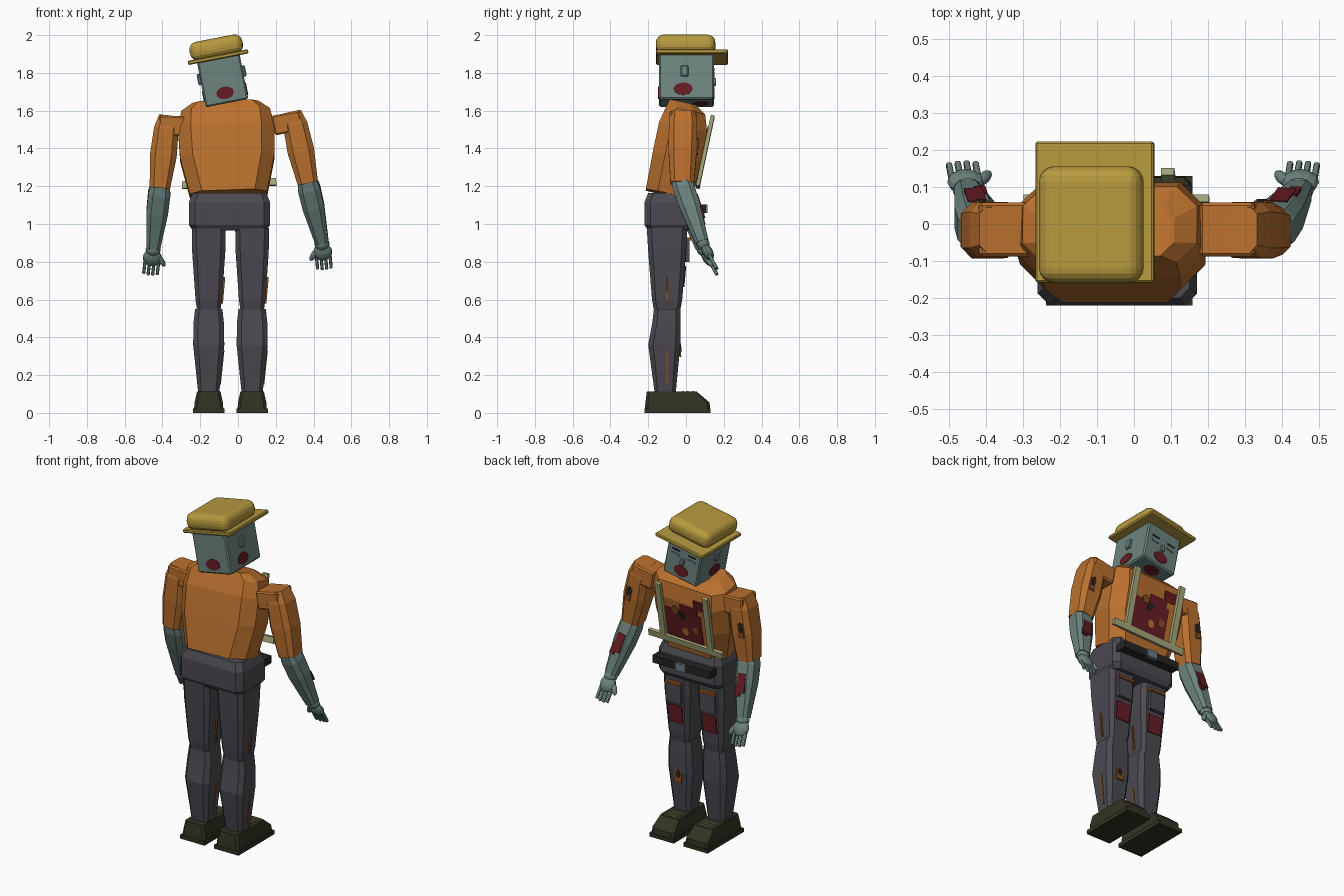
import bpy, bmesh
from math import radians
from mathutils import Matrix, Vector, Euler

if "Cube" in bpy.data.objects:
    bpy.data.objects.remove(bpy.data.objects["Cube"])


def material(name, *rgb):
    lin = [((c / 255 + 0.055) / 1.055) ** 2.4 for c in rgb] + [1]
    m = bpy.data.materials.new(name)
    m.use_nodes = True
    m.diffuse_color = lin
    bsdf = next(n for n in m.node_tree.nodes if n.type == 'BSDF_PRINCIPLED')
    bsdf.inputs["Base Color"].default_value = lin
    return m


ORANGE = material("orange shirt", 186, 112, 46)
SKIN = material("grey green skin", 108, 132, 127)
STRAW = material("yellow hat", 182, 153, 62)
CLOTH = material("slate trousers", 75, 73, 80)
SHOE = material("dark olive leather", 50, 50, 34)
RED = material("dark red", 102, 28, 36)
PALE = material("pale green webbing", 166, 168, 122)
RUST = material("rust brown", 134, 76, 30)
DARK = material("near black", 36, 36, 34)
STEEL = material("buckle grey", 104, 124, 132)


def frame(loc, rx=0, ry=0, rz=0):
    return Matrix.Translation(loc) @ Euler([radians(v) for v in (rx, ry, rz)]).to_matrix().to_4x4()


def aim(a, b):
    """Frame at a with z running towards b and x kept near world x."""
    a, b = Vector(a), Vector(b)
    z = (b - a).normalized()
    x = Vector((1, 0, 0))
    x = (x - z * x.dot(z)).normalized()
    m = Matrix((x, z.cross(x), z)).transposed().to_4x4()
    m.translation = a
    return m, (b - a).length


def finish(name, bm, mat, mtx):
    bmesh.ops.recalc_face_normals(bm, faces=bm.faces)
    me = bpy.data.meshes.new(name)
    bm.to_mesh(me)
    bm.free()
    me.materials.append(mat)
    ob = bpy.data.objects.new(name, me)
    ob.matrix_world = mtx
    bpy.context.collection.objects.link(ob)
    return ob


def box(name, mtx, loc, size, mat, bevel=0, segs=1):
    bm = bmesh.new()
    bmesh.ops.create_cube(bm, size=1, matrix=Matrix.Translation(loc) @ Matrix.Diagonal((*size, 1)))
    ob = finish(name, bm, mat, mtx)
    if bevel:
        mod = ob.modifiers.new("bevel", 'BEVEL')
        mod.width, mod.segments = bevel, segs
    return ob


def disc(name, mtx, loc, axis, w, h, mat):
    """Thin elliptical plate facing along the named axis."""
    turn = {'X': frame((0, 0, 0), 90, 0, 90), 'Y': frame((0, 0, 0), 90), 'Z': Matrix()}[axis]
    bm = bmesh.new()
    bmesh.ops.create_cone(bm, cap_ends=True, segments=16, radius1=1, radius2=1, depth=1)
    bm.transform(Matrix.Translation(loc) @ turn @ Matrix.Diagonal((w, h, 0.008, 1)))
    return finish(name, bm, mat, mtx)


def ball(name, mtx, loc, size, mat):
    bm = bmesh.new()
    bmesh.ops.create_uvsphere(bm, u_segments=12, v_segments=8, radius=1)
    bm.transform(Matrix.Translation(loc) @ Matrix.Diagonal((*size, 1)))
    return finish(name, bm, mat, mtx)


def loft(name, mtx, rings, mat, cut=0.2):
    """Chamfered rectangles (z, width, depth, y shift) skinned into a solid."""
    bm = bmesh.new()
    loops = []
    for z, w, d, dy in rings:
        c = cut * min(w, d)
        x, y = w / 2, d / 2
        pts = [(x - c, -y), (x, c - y), (x, y - c), (x - c, y),
               (c - x, y), (-x, y - c), (-x, c - y), (c - x, -y)]
        loops.append([bm.verts.new((px, py + dy, z)) for px, py in pts])
    for lo, hi in zip(loops, loops[1:]):
        for i in range(8):
            j = (i + 1) % 8
            bm.faces.new((lo[i], lo[j], hi[j], hi[i]))
    bm.faces.new(loops[0][::-1])
    bm.faces.new(loops[-1])
    return finish(name, bm, mat, mtx)


# Head with tilted hat
head = frame((-0.058, 0, 1.64), 0, -11)
box("head", head, (0, 0.002, 0.125), (0.23, 0.29, 0.25), SKIN, 0.008)
box("hat_brim", head, (0, 0.032, 0.248), (0.325, 0.38, 0.022), STRAW, 0.005)
box("hat_crown", head, (0, -0.002, 0.3), (0.285, 0.315, 0.1), STRAW, 0.042, 4)
for s, side in ((1, "left"), (-1, "right")):
    box(side + "_ear", head, (s * 0.12, -0.008, 0.15), (0.02, 0.04, 0.06), SKIN, 0.006)
    disc(side + "_cheek_wound", head, (s * 0.115, -0.015, 0.055), 'X', 0.05, 0.033, RED)
    box(side + "_eye", head, (s * 0.055, 0.147, 0.14), (0.05, 0.008, 0.014), STEEL)
    box(side + "_brow", head, (s * 0.055, 0.147, 0.17), (0.05, 0.008, 0.008), DARK)
box("nose", head, (0, 0.15, 0.115), (0.026, 0.02, 0.04), SKIN, 0.005)
disc("mouth", head, (0, 0.147, 0.055), 'Y', 0.047, 0.033, RED)
disc("nape_wound", head, (0, -0.143, 0.055), 'Y', 0.047, 0.033, RED)
disc("chin_wound", head, (0, 0.08, 0), 'Z', 0.047, 0.04, RED)

# Torso leaning forwards
torso = frame((-0.05, -0.09, 1.155), -12, -2)
loft("torso", torso, [(0, 0.41, 0.25, 0), (0.2, 0.5, 0.26, 0), (0.36, 0.51, 0.26, 0),
                      (0.45, 0.47, 0.21, -0.005), (0.49, 0.35, 0.14, -0.03)], ORANGE, 0.26)

# Chest harness, wound and bullet holes
box("cross_strap", torso, (0.005, 0.14, 0.09), (0.5, 0.02, 0.038), PALE)
for x, side in ((0.155, "left"), (-0.165, "right")):
    box(side + "_strap", torso, (x, 0.14, 0.265), (0.036, 0.02, 0.38), PALE)
box("chest_wound", torso, (0.01, 0.129, 0.2), (0.24, 0.009, 0.2), RED)
box("chest_wound_step", torso, (-0.03, 0.129, 0.32), (0.12, 0.009, 0.05), RED)
box("shoulder_wound", torso, (-0.105, 0.129, 0.37), (0.075, 0.009, 0.06), RED)
for x, z, mat in ((0.06, 0.3, RUST), (0.0, 0.17, ORANGE), (-0.07, 0.2, RUST), (0.02, 0.27, DARK)):
    disc("bullet_hole", torso, (x, 0.134, z), 'Y', 0.022, 0.025, mat)

# Hips and belt
body = Matrix()
hips = frame((-0.045, -0.085, 0.965))
loft("hips", hips, [(0, 0.39, 0.23, 0), (0.03, 0.43, 0.27, 0), (0.15, 0.43, 0.27, 0),
                    (0.2, 0.39, 0.23, 0)], CLOTH, 0.12)
box("belt", hips, (0.005, 0.155, 0.115), (0.39, 0.07, 0.045), DARK)
box("belt_buckle", hips, (0.005, 0.19, 0.115), (0.07, 0.02, 0.045), STEEL)

# Legs and shoes
for x, side in ((0.075, "left"), (-0.155, "right")):
    leg = frame((x, -0.1, 0))
    loft(side + "_thigh", leg, [(0.545, 0.125, 0.14, 0), (0.6, 0.14, 0.16, 0),
                                (0.85, 0.175, 0.2, 0), (0.98, 0.18, 0.215, 0)], CLOTH, 0.14)
    loft(side + "_shin", leg, [(0.1, 0.11, 0.11, -0.01), (0.36, 0.165, 0.17, -0.015),
                               (0.48, 0.16, 0.15, -0.003), (0.55, 0.145, 0.14, 0)], CLOTH, 0.16)
    box(side + "_pocket", leg, (0, 0.106, 0.86), (0.1, 0.025, 0.12), CLOTH)
    box(side + "_pocket_flap", leg, (0, 0.112, 0.92), (0.105, 0.03, 0.016), RUST)
    box(side + "_thigh_wound", frame((x, -0.1, 0.73), -5), (0.0, 0.092, 0), (0.09, 0.009, 0.11), RED)
    box(side + "_thigh_tear", frame((x + 0.077, -0.1, 0.65), 0, 5), (0, 0, 0), (0.009, 0.01, 0.14), RUST)
    box(side + "_shin_tear", frame((x + 0.069, -0.1, 0.24), 0, 6), (0, 0, 0), (0.009, 0.01, 0.18), RUST)
    # Shoe with sloping toe
    shoe = frame((x, -0.045, 0))
    box(side + "_sole", shoe, (0, 0, 0.012), (0.165, 0.35, 0.024), SHOE)
    loft(side + "_shoe", shoe, [(0.02, 0.155, 0.345, 0), (0.055, 0.15, 0.34, 0),
                                (0.112, 0.125, 0.265, -0.03)], SHOE, 0.1)
    for i in range(3):
        box(side + "_lace", shoe, (0, 0.03 + i * 0.025, 0.112), (0.075, 0.009, 0.009), PALE)
box("knee_patch", frame((0.075, -0.1, 0.33), 4), (0, 0.068, 0), (0.05, 0.009, 0.08), RUST)
disc("knee_hole", frame((0.075, -0.1, 0.33), 4), (0, 0.072, 0.01), 'Y', 0.014, 0.022, DARK)

# Arms, posed by shoulder, elbow, wrist and fingertip points
poses = (
    ("left", 1, (0.26, -0.015, 1.535), -11, (0.288, -0.015, 1.595), (0.37, -0.02, 1.215),
     (0.444, 0.085, 0.905), (0.458, 0.165, 0.76)),
    ("right", -1, (-0.345, -0.015, 1.52), 3, (-0.372, -0.015, 1.575), (-0.414, -0.02, 1.19),
     (-0.448, 0.085, 0.875), (-0.464, 0.165, 0.73)),
)
for side, s, joint, roll, top, elbow, wrist, tip in poses:
    box(side + "_shoulder", frame(joint, 0, roll), (0, 0, 0), (0.15, 0.145, 0.105), ORANGE, 0.008)
    m, n = aim(top, elbow)
    loft(side + "_upper_arm", m, [(0, 0.09, 0.12, 0), (0.07, 0.13, 0.15, 0),
                                  (0.55 * n, 0.142, 0.15, 0), (n, 0.108, 0.125, 0)], ORANGE)
    box(side + "_sleeve_tear", m, (s * 0.02, -0.076, 0.5 * n), (0.035, 0.009, 0.08), RUST)
    disc(side + "_sleeve_hole", m, (s * 0.02, -0.08, 0.45 * n), 'Y', 0.013, 0.03, DARK)
    m, n = aim(elbow, wrist)
    loft(side + "_forearm", m, [(-0.02, 0.1, 0.1, 0), (0.03, 0.118, 0.115, 0),
                                (0.4 * n, 0.115, 0.11, 0), (n, 0.072, 0.07, 0)], SKIN, 0.22)
    box(side + "_forearm_wound", m, (0, -0.055, 0.42 * n), (0.05, 0.009, 0.11), RED)
    box(side + "_forearm_cut", m, (0.02, -0.053, 0.56 * n), (0.03, 0.009, 0.06), RED)
    # Hand with four fingers and an inward thumb
    m, n = aim(wrist, tip)
    ball(side + "_wrist", m, (0, 0, 0.012), (0.04, 0.034, 0.035), SKIN)
    ball(side + "_palm", m, (0, 0, 0.06), (0.05, 0.028, 0.05), SKIN)
    for i in range(4):
        x = (i - 1.5) * 0.024
        box(side + "_finger", m, (x, 0, 0.13 - abs(i - 1.5) * 0.006), (0.017, 0.018, 0.08), SKIN, 0.006, 2)
    thumb = m @ frame((-s * 0.05, 0, 0.075), 0, -s * 32)
    ball(side + "_thumb", thumb, (0, 0, 0), (0.016, 0.016, 0.038), SKIN)
